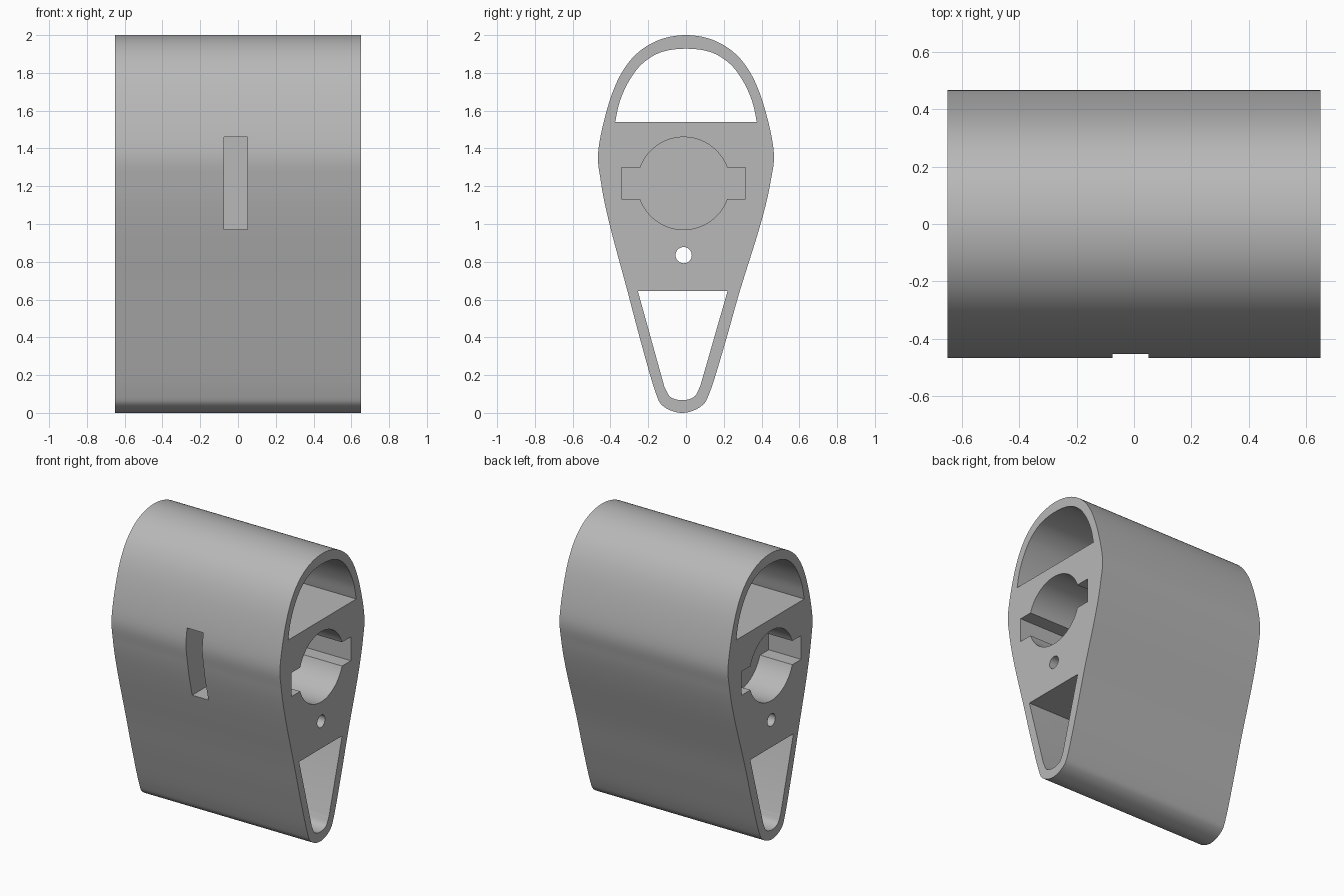
import bpy, bmesh, math
from mathutils import Vector

old = bpy.data.objects.get("Cube")
if old:
    bpy.data.objects.remove(old, do_unlink=True)

HALF = 0.65  # half the width along x

grey = bpy.data.materials.new("plain_grey")
grey.use_nodes = True
colour = (0.48, 0.48, 0.48, 1)
grey.diffuse_color = colour
grey.node_tree.nodes["Principled BSDF"].inputs["Base Color"].default_value = colour


def spline(points, closed, steps=8):
    """Smooth curve through the points."""
    pts = [Vector(p) for p in points]
    n = len(pts)
    out = []
    for i in range(n if closed else n - 1):
        if closed:
            a, b, c, d = (pts[(i + k) % n] for k in (-1, 0, 1, 2))
        else:
            b, c = pts[i], pts[i + 1]
            a = pts[i - 1] if i else 2 * b - c
            d = pts[i + 2] if i + 2 < n else 2 * c - b
        for s in range(steps):
            t = s / steps
            out.append(0.5 * (2 * b + (c - a) * t + (2 * a - 5 * b + 4 * c - d) * t ** 2
                              + (3 * b - a - 3 * c + d) * t ** 3))
    if not closed:
        out.append(pts[-1])
    return out


def arc(cy, cz, r, start, end, n):
    return [(cy + r * math.cos(start + (end - start) * i / n),
             cz + r * math.sin(start + (end - start) * i / n)) for i in range(n + 1)]


def prism(name, outline, x0, x1):
    """Extrude a (y, z) outline along x."""
    bm = bmesh.new()
    face = bm.faces.new([bm.verts.new((x0, p[0], p[1])) for p in outline])
    ext = bmesh.ops.extrude_face_region(bm, geom=[face])
    moved = [g for g in ext["geom"] if isinstance(g, bmesh.types.BMVert)]
    bmesh.ops.translate(bm, verts=moved, vec=(x1 - x0, 0, 0))
    bmesh.ops.recalc_face_normals(bm, faces=bm.faces)
    mesh = bpy.data.meshes.new(name)
    bm.to_mesh(mesh)
    bm.free()
    mesh.materials.append(grey)
    obj = bpy.data.objects.new(name, mesh)
    bpy.context.collection.objects.link(obj)
    return obj


def cut(body, cutter):
    cutter.hide_render = True
    mod = body.modifiers.new("cut", "BOOLEAN")
    mod.operation = "DIFFERENCE"
    mod.solver = "EXACT"
    mod.object = cutter
    bpy.context.view_layer.objects.active = body
    bpy.ops.object.modifier_apply(modifier=mod.name)
    bpy.data.objects.remove(cutter, do_unlink=True)


# Teardrop body
outer = [(0, 2), (-.165, 1.965), (-.3, 1.86), (-.395, 1.68), (-.463, 1.4), (-.45, 1.22),
         (-.405, 1), (-.31, .645), (-.24, .38), (-.165, .12), (-.12, .035), (-.02, 0),
         (.08, .035), (.13, .12), (.21, .38), (.285, .645), (.395, 1), (.447, 1.22),
         (.463, 1.4), (.395, 1.68), (.3, 1.86), (.165, 1.965)]
body = prism("teardrop_body", spline(outer, True), -HALF, HALF)

# Domed upper opening
half_dome = [(.375, 1.54), (.35, 1.65), (.3, 1.76), (.23, 1.85), (.13, 1.91)]
dome = half_dome + [(0, 1.928)] + [(-y, z) for y, z in reversed(half_dome)]
cut(body, prism("upper_opening", spline(dome, False), -1, 1))

# Tapered lower opening
tip = [(.075, .14), (.043, .085), (-.02, .067), (-.083, .085), (-.115, .14)]
cut(body, prism("lower_opening", [(.22, .645)] + spline(tip, False) + [(-.255, .645)], -1, 1))

# Small through hole
MID = -0.0125
cut(body, prism("small_hole", arc(MID, .835, .043, 0, 2 * math.pi, 32)[:-1], -1, 1))

# Keyed blind bores from both ends
ZC, R, KEY, REACH = 1.215, .245, .083, .328
a = math.asin(KEY / R)
keyed = (arc(MID, ZC, R, a, math.pi - a, 32)
         + [(MID - REACH, ZC + KEY), (MID - REACH, ZC - KEY)]
         + arc(MID, ZC, R, math.pi + a, 2 * math.pi - a, 32)
         + [(MID + REACH, ZC - KEY), (MID + REACH, ZC + KEY)])
cut(body, prism("right_bore", keyed, -1, -.4))
cut(body, prism("left_bore", keyed, .07, 1))

# Rectangular slot in the front
slot = [(-.6, ZC - R), (.23, ZC - R), (.23, ZC + R), (-.6, ZC + R)]
cut(body, prism("front_slot", slot, -.075, .05))

bpy.ops.object.select_all(action="DESELECT")
body.select_set(True)
bpy.context.view_layer.objects.active = body
bpy.ops.object.shade_smooth_by_angle(angle=math.radians(25))
